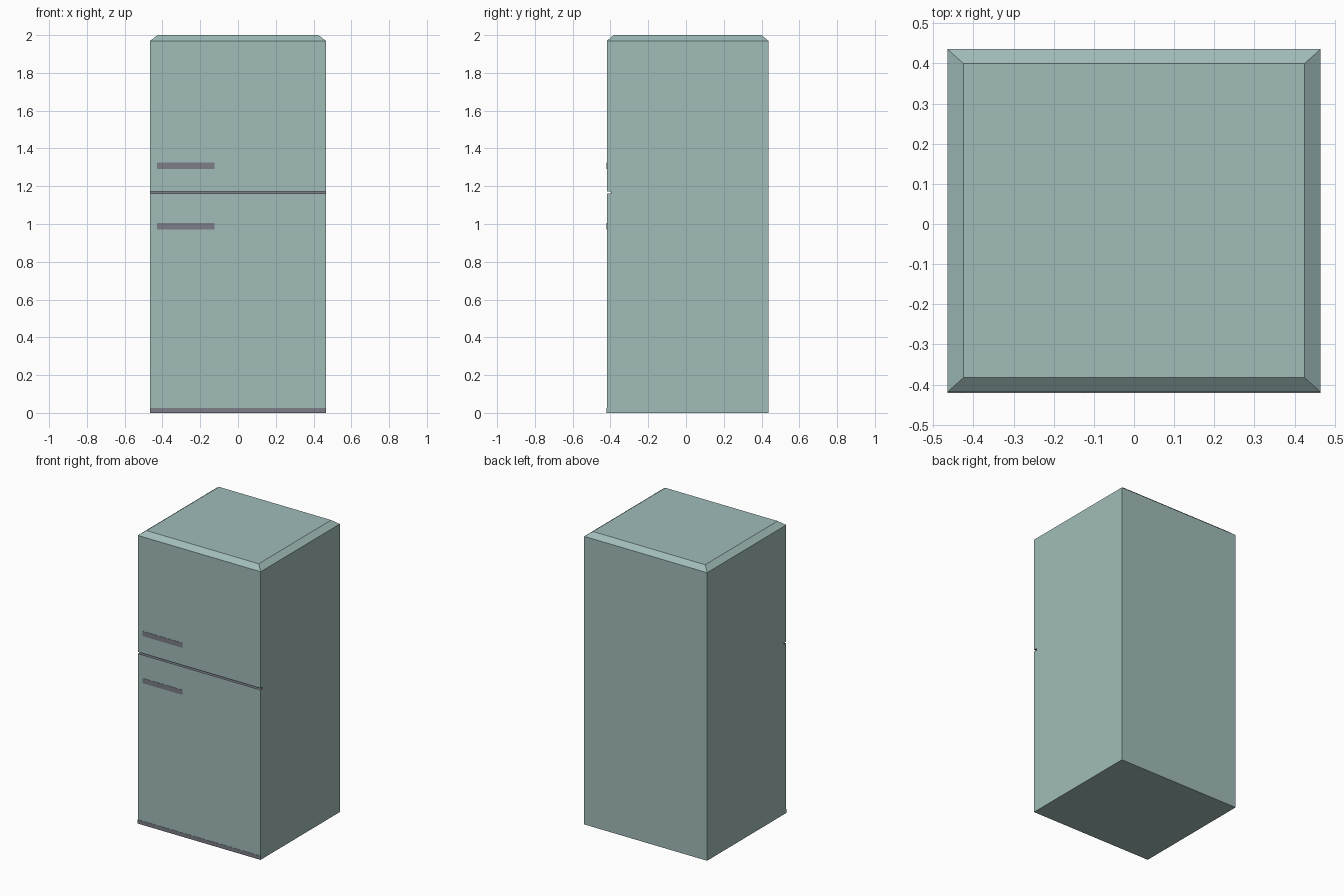
import bpy, bmesh
from mathutils import Vector

if "Cube" in bpy.data.objects:
    bpy.data.objects.remove(bpy.data.objects["Cube"])

W, FRONT, BACK = 0.465, -0.419, 0.436
SHOULDER, TOP = 1.97, 2.0
SEAM_LOW, SEAM_HIGH, SEAM_DEPTH = 1.161, 1.173, 0.022


def material(name, srgb):
    lin = [((c / 255 + 0.055) / 1.055) ** 2.4 for c in srgb]
    m = bpy.data.materials.new(name)
    m.diffuse_color = (*lin, 1)
    m.use_nodes = True
    m.node_tree.nodes["Principled BSDF"].inputs["Base Color"].default_value = m.diffuse_color
    return m


teal = material("pale_teal", (160, 188, 185))
grey = material("dark_grey", (125, 125, 136))


def add_object(name, bm, mats):
    bmesh.ops.recalc_face_normals(bm, faces=bm.faces)
    mesh = bpy.data.meshes.new(name)
    bm.to_mesh(mesh)
    bm.free()
    for m in mats:
        mesh.materials.append(m)
    bpy.context.collection.objects.link(bpy.data.objects.new(name, mesh))


# Cabinet: side profile with the door seam notch, extruded across the width
bm = bmesh.new()
notch = FRONT + SEAM_DEPTH
profile = [(FRONT, 0), (BACK, 0), (BACK, SHOULDER), (FRONT, SHOULDER),
           (FRONT, SEAM_HIGH), (notch, SEAM_HIGH), (notch, SEAM_LOW), (FRONT, SEAM_LOW)]
side = bm.faces.new([bm.verts.new((-W, y, z)) for y, z in profile])
ext = bmesh.ops.extrude_face_region(bm, geom=[side])
bmesh.ops.translate(bm, vec=(2 * W, 0, 0),
                    verts=[v for v in ext["geom"] if isinstance(v, bmesh.types.BMVert)])

# Chamfered top: raise the top face and pull it inward
bm.faces.ensure_lookup_table()
top = max(bm.faces, key=lambda f: f.calc_center_median().z)
ext = bmesh.ops.extrude_discrete_faces(bm, faces=[top])
cap = ext["faces"][0]
mid = (FRONT + BACK) / 2
rim = [v for v in bm.verts if abs(v.co.z - SHOULDER) < 1e-5 and v not in cap.verts]
for v in cap.verts:
    v.co += Vector((-0.04 if v.co.x > 0 else 0.04,
                    -0.036 if v.co.y > mid else 0.036, TOP - SHOULDER))

# Dark inside of the door seam
for f in bm.faces:
    if all(SEAM_LOW - 1e-4 < v.co.z < SEAM_HIGH + 1e-4 for v in f.verts):
        f.material_index = 1
add_object("cabinet", bm, [teal, grey])


# Thin front plates: two handles and the kick strip
def plate(name, x0, x1, z0, z1, thick=0.002):
    bm = bmesh.new()
    bmesh.ops.create_cube(bm, size=1)
    bmesh.ops.scale(bm, vec=(x1 - x0, thick, z1 - z0), verts=bm.verts)
    bmesh.ops.translate(bm, vec=((x0 + x1) / 2, FRONT - thick / 2 + 0.0005, (z0 + z1) / 2),
                        verts=bm.verts)
    add_object(name, bm, [grey])


plate("upper_handle", -0.43, -0.125, 1.292, 1.326)
plate("lower_handle", -0.43, -0.125, 0.97, 1.004)
plate("kick_strip", -W, W, 0, 0.027)
